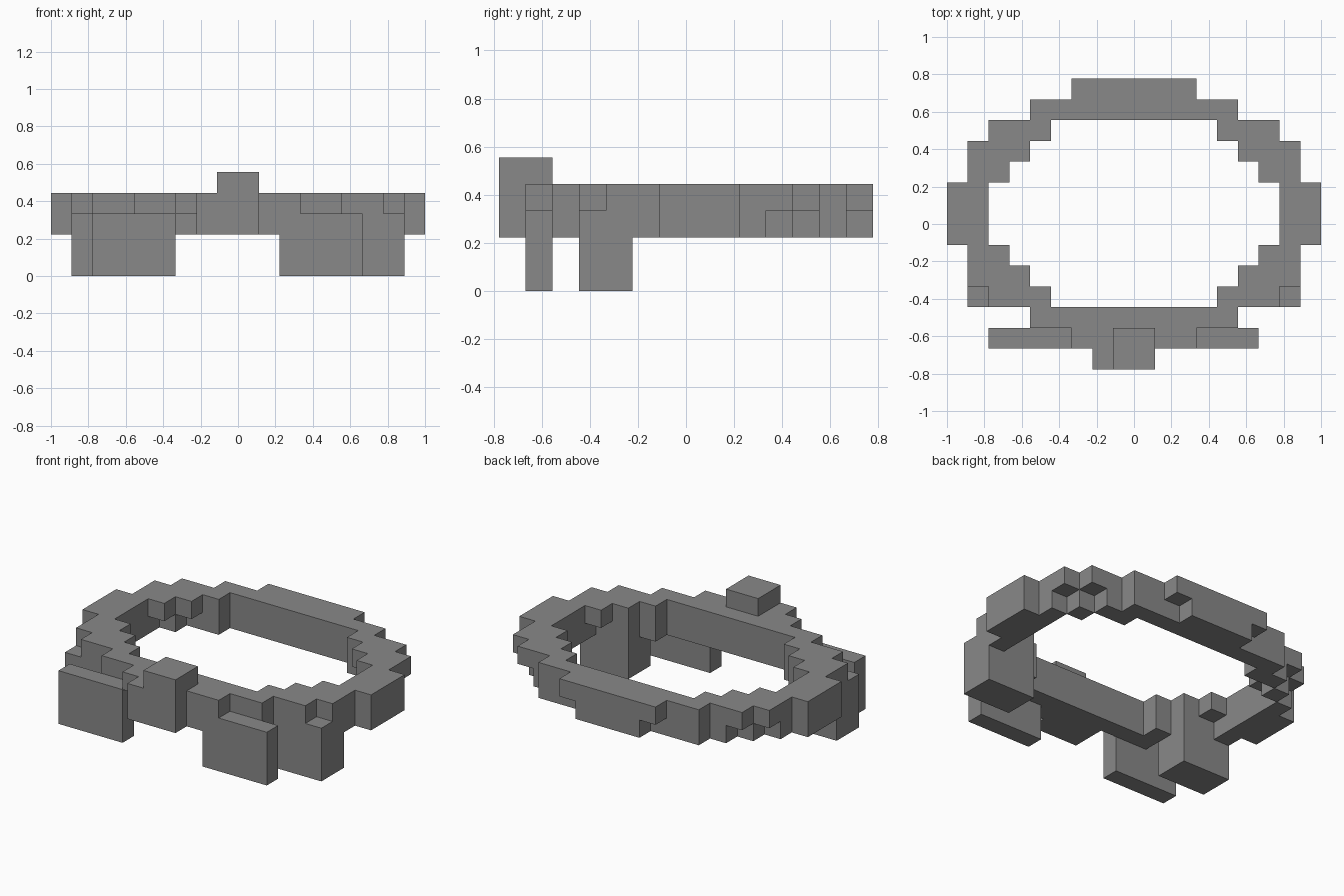
import bpy, bmesh
from mathutils import Vector

if "Cube" in bpy.data.objects:
    bpy.data.objects.remove(bpy.data.objects["Cube"])

U = 1 / 9  # size of one block

mat = bpy.data.materials.new("grey")
mat.diffuse_color = (0.25, 0.25, 0.25, 1)
mat.use_nodes = True
mat.node_tree.nodes["Principled BSDF"].inputs["Base Color"].default_value = mat.diffuse_color


def box(x, y, z):
    """Block cells inside the given ranges (in block units)."""
    return {(i, j, k) for i in range(*x) for j in range(*y) for k in range(*z)}


def mirrored(cells):
    return cells | {(-1 - i, j, k) for i, j, k in cells}


def layer(rows, z):
    """Mirrored layer from {y row: (inner x, outer x)}."""
    cells = set()
    for y, span in rows.items():
        cells |= box(span, (y, y + 1), (z, z + 1))
    return mirrored(cells)


# stepped oval ring, upper layer wider than the lower one
upper = {6: (0, 3), 5: (0, 5), 4: (4, 7), 3: (5, 8), 2: (6, 8), 1: (7, 9),
         0: (7, 9), -1: (7, 9), -2: (6, 8), -3: (5, 8), -4: (4, 7),
         -5: (0, 5), -6: (0, 3)}
lower = dict(upper)
lower.update({6: (0, 2), 4: (4, 6), 3: (6, 7), 2: (7, 8), -2: (7, 8),
              -4: (4, 8), -6: (0, 2)})

parts = {
    "ring_upper": layer(upper, 3),
    "ring_lower": layer(lower, 2),
    # hanging blocks at the front corners
    "side_feet": mirrored(box((5, 8), (-4, -2), (0, 2))),
    # thin hanging plates on the front
    "front_plate_left": box((-7, -3), (-6, -5), (0, 3)),
    "front_plate_right": box((2, 6), (-6, -5), (0, 3)),
    # raised block in the middle of the front
    "front_block": box((-2, 1), (-7, -6), (2, 4)) | box((-1, 1), (-7, -5), (4, 5))
                   | box((-1, 1), (-7, -6), (4, 5)),
}
solid = set().union(*parts.values())


def build(name, cells):
    """Mesh of the cell faces that are open to the air."""
    bm = bmesh.new()
    for c in sorted(cells):
        for axis in range(3):
            for side in (0, 1):
                n = list(c)
                n[axis] += 2 * side - 1
                if tuple(n) in solid:
                    continue
                a, b = (axis + 1) % 3, (axis + 2) % 3
                quad = []
                for da, db in ((0, 0), (1, 0), (1, 1), (0, 1)):
                    p = Vector(c)
                    p[axis] += side
                    p[a] += da
                    p[b] += db
                    quad.append(bm.verts.new(p * U))
                bm.faces.new(quad if side else quad[::-1])
    bmesh.ops.remove_doubles(bm, verts=bm.verts[:], dist=1e-4)
    bmesh.ops.dissolve_limit(bm, angle_limit=0.01, verts=bm.verts[:], edges=bm.edges[:])
    me = bpy.data.meshes.new(name)
    bm.to_mesh(me)
    bm.free()
    me.materials.append(mat)
    bpy.context.collection.objects.link(bpy.data.objects.new(name, me))


for part, cells in parts.items():
    build(part, cells)
